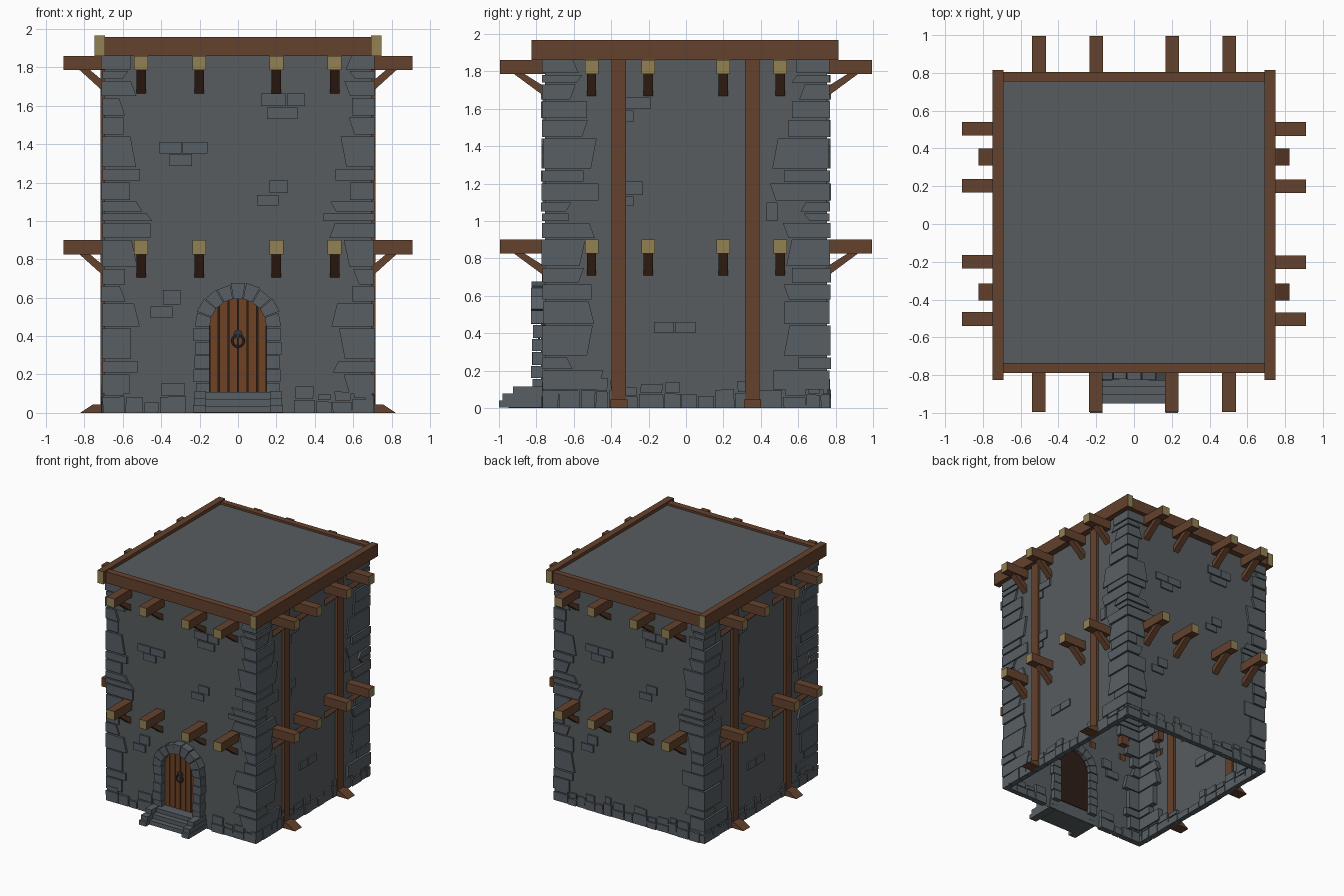
import bpy, bmesh, math, random
from mathutils import Vector

if "Cube" in bpy.data.objects:
    bpy.data.objects.remove(bpy.data.objects["Cube"])

random.seed(4)
HX, HY, TOP = 0.695, 0.755, 1.94      # wall half sizes and roof height


def material(name, rgb):
    m = bpy.data.materials.new(name)
    lin = [((c / 255 + 0.055) / 1.055) ** 2.4 for c in rgb]
    m.diffuse_color = (*lin, 1)
    m.use_nodes = True
    m.node_tree.nodes["Principled BSDF"].inputs["Base Color"].default_value = m.diffuse_color
    return m


WALL = material("wall grey", (88, 92, 95))
STONE = material("stone grey", (88, 95, 100))
WOOD = material("brown wood", (101, 66, 45))
END = material("cut wood tan", (146, 129, 84))
DOOR = material("door wood", (110, 66, 38))
DARK = material("dark gap", (45, 30, 22))
IRON = material("iron", (52, 56, 60))


def finish(name, bm, *mats):
    bmesh.ops.recalc_face_normals(bm, faces=bm.faces)
    me = bpy.data.meshes.new(name)
    bm.to_mesh(me)
    bm.free()
    for m in mats:
        me.materials.append(m)
    ob = bpy.data.objects.new(name, me)
    bpy.context.collection.objects.link(ob)
    return ob


def loft(bm, a, b, end_mat=0):
    """Closed solid between two matching outlines; outline b may be coloured."""
    va, vb = [bm.verts.new(p) for p in a], [bm.verts.new(p) for p in b]
    n = len(va)
    bm.faces.new(va)
    bm.faces.new(vb[::-1]).material_index = end_mat
    for i in range(n):
        j = (i + 1) % n
        bm.faces.new((va[i], va[j], vb[j], vb[i]))


# Wall frames: u runs along the wall, d outward, z up
SIDES = {"front": (Vector((1, 0, 0)), Vector((0, -1, 0)), HY, HX),
         "right": (Vector((0, 1, 0)), Vector((1, 0, 0)), HX, HY),
         "back": (Vector((-1, 0, 0)), Vector((0, 1, 0)), HY, HX),
         "left": (Vector((0, -1, 0)), Vector((-1, 0, 0)), HX, HY)}


def at(side, u, d, z):
    a, o, dist, _ = SIDES[side]
    return a * u + o * (dist + d) + Vector((0, 0, z))


def slab(bm, side, outline, d0, d1, end_mat=0):
    """Extrude a (u, z) outline outward from a wall."""
    loft(bm, [at(side, u, d0, z) for u, z in outline],
         [at(side, u, d1, z) for u, z in outline], end_mat)


def rect(u0, u1, z0, z1, j=0.0):
    r = lambda: random.uniform(-j, j)
    return [(u0 + r(), z0), (u1 + r(), z0), (u1 + r(), z1 + r()), (u0 + r(), z1 + r())]


def box(bm, x0, x1, y0, y1, z0, z1):
    q = [(x0, y0), (x1, y0), (x1, y1), (x0, y1)]
    loft(bm, [(x, y, z0) for x, y in q], [(x, y, z1) for x, y in q])


# Tower shell, open underneath
bm = bmesh.new()
box(bm, -HX, HX, -HY, HY, 0, TOP)
bm.faces.ensure_lookup_table()
bmesh.ops.delete(bm, geom=[f for f in bm.faces if f.calc_center_median().z < 0.01],
                 context='FACES_ONLY')
finish("tower_walls", bm, WALL)

# Corner stones: L-shaped blocks (z0, z1, length on front/back, length on sides)
ROWS = [(.10, .20, .15, .30), (.21, .27, .19, .16), (.28, .44, .16, .24), (.45, .57, .20, .26),
        (.58, .66, .12, .25), (.67, .75, .11, .19), (.76, .90, .15, .23), (.91, .99, .24, .25),
        (1.0, 1.04, .25, .13), (1.05, 1.1, .21, .13), (1.11, 1.2, .14, .29), (1.21, 1.27, .19, .23),
        (1.28, 1.44, .17, .27), (1.45, 1.54, .12, .23), (1.55, 1.64, .11, .22), (1.65, 1.73, .15, .15),
        (1.74, 1.78, .10, .20), (1.79, 1.86, .15, .17)]
bm = bmesh.new()
for sx in (-1, 1):
    for sy in (-1, 1):
        for z0, z1, la, lb in ROWS:
            ox, oy = HX + random.uniform(.010, .02), HY + random.uniform(.010, .02)
            la, lb = la + random.uniform(-.02, .02), lb + random.uniform(-.02, .02)
            t, k = 0.055, random.choice((0, 0, .015, -.015))
            ring = lambda e: [(ox, oy), (ox - la - e, oy), (ox - la - e, oy - t),
                              (ox - t, oy - t), (ox - t, oy - lb - e), (ox, oy - lb - e)]
            loft(bm, [(sx * x, sy * y, z0) for x, y in ring(k)],
                 [(sx * x, sy * y, z1) for x, y in ring(-k)])
finish("corner_stones", bm, STONE)

# Base course of uneven blocks round the foot
bm = bmesh.new()
for side, (_, _, _, half) in SIDES.items():
    u = -half - 0.012
    while u < half - 0.03:
        w = min(random.uniform(.07, .14), half + 0.012 - u)
        if not (side == "front" and u + w > -0.22 and u < 0.22):
            h = random.uniform(.05, .10)
            d = random.uniform(.012, .02)
            slab(bm, side, rect(u, u + w - .006, 0, h, .004), -.03, d)
            if random.random() < .7:
                slab(bm, side, rect(u + .01, u + w - .01, h + .006, h + random.uniform(.04, .07), .004),
                     -.03, d - .004)
        u += w
finish("base_course", bm, STONE)

# Scattered raised wall stones
FACE = [(.12, .25, 1.6, 1.665), (.255, .35, 1.6, 1.665), (.15, .31, 1.53, 1.59),
        (-.41, -.295, 1.35, 1.41), (-.29, -.16, 1.35, 1.41), (-.36, -.24, 1.285, 1.345),
        (.165, .26, 1.145, 1.21), (.1, .21, 1.08, 1.135), (-.39, -.3, .565, .64), (-.455, -.34, .495, .555)]
FLANK = [(-.33, -.19, 1.6, 1.66), (-.33, -.28, 1.53, 1.59), (-.33, -.23, 1.14, 1.21), (-.33, -.28, 1.08, 1.13),
         (-.17, -.065, .4, .46), (-.06, .05, .4, .46), (.43, .49, 1.0, 1.1)]
bm = bmesh.new()
for side in SIDES:
    for s in (FACE if side in ("front", "back") else FLANK):
        slab(bm, side, rect(*s), -.02, .012)
finish("wall_stones", bm, STONE)

# Floor beams with tan ends, and diagonal struts under them
beams, struts = bmesh.new(), bmesh.new()
for side in SIDES:
    reach, lean = (.24, .17) if side in ("front", "back") else (.215, .135)
    for z in (.825, 1.785):
        for u in (-.505, -.202, .2, .503):
            slab(beams, side, rect(u - .036, u + .036, z, z + .075), -.05, reach, 1)
            prof = [(-.02, z - .135), (lean, z + .005), (lean - .055, z + .005), (-.02, z - .08)]
            loft(struts, [at(side, u - .025, d, h) for d, h in prof],
                 [at(side, u + .025, d, h) for d, h in prof])
finish("floor_beams", beams, WOOD, END)
finish("beam_struts", struts, WOOD)

# Roof rim beams; the side beams show tan cut ends
bm = bmesh.new()
for y0, y1 in ((-.79, -.735), (.755, .805)):
    box(bm, -.70, .70, y0, y1, 1.86, 1.957)
finish("rim_beams_front_back", bm, WOOD)
bm = bmesh.new()
for s in (-1, 1):
    box(bm, s * .692, s * .748, -.825, .815, 1.86, 1.967)
rim = finish("rim_beams_sides", bm, WOOD, END)
for f in rim.data.polygons:
    f.material_index = int(abs(f.normal.y) > .9)

# Side posts with wedge feet
posts, feet = bmesh.new(), bmesh.new()
for side in ("left", "right"):
    s = 1 if side == "right" else -1
    for y in (-.36, .355):
        u = y * s
        slab(posts, side, rect(u - .039, u + .039, 0, 1.87), -.02, .022)
        prof = [(-.02, 0), (.127, 0), (.06, .045), (-.02, .045)]
        loft(feet, [at(side, u - .046, d, z) for d, z in prof],
             [at(side, u + .046, d, z) for d, z in prof])
finish("side_posts", posts, WOOD)
finish("post_feet", feet, WOOD)

# Door: dark backing and arched planks
R, SPRING, SILL = .152, .448, .10


def arched(u0, u1, n):
    us = [u1 + (u0 - u1) * i / n for i in range(n + 1)]
    return [(u0, SILL), (u1, SILL)] + [(u, SPRING + math.sqrt(max(R * R - u * u, 0))) for u in us]


bm = bmesh.new()
slab(bm, "front", arched(-.15, .15, 14), -.01, .008)
finish("door_backing", bm, DARK)
bm = bmesh.new()
for i in range(6):
    u = -.15 + .05 * i
    slab(bm, "front", arched(u + .003, u + .047, 3), 0, .02)
finish("door_planks", bm, DOOR)

# Stone door surround: jamb blocks and arch wedges
bm = bmesh.new()
for s in (-1, 1):
    z = .08
    for h in (.08, .07, .075, .07, .073):
        e = random.uniform(.215, .232)
        slab(bm, "front", rect(s * .148, s * e, z, z + h - .005), -.04, random.uniform(.06, .075))
        z += h
N = 9
for i in range(N):
    a0, a1 = math.pi * i / N + .012, math.pi * (i + 1) / N - .012
    ro = random.uniform(.222, .234)
    pts = [(.148, a0), (ro, a0), (ro, a1), (.148, a1)]
    slab(bm, "front", [(r * math.cos(a), SPRING + r * math.sin(a)) for r, a in pts],
         -.04, random.uniform(.06, .075))
finish("door_surround", bm, STONE)

# Door knocker: ring and round plate
bpy.ops.mesh.primitive_torus_add(location=(0, -.787, .375), rotation=(math.pi / 2, 0, 0), major_radius=.03,
                                 minor_radius=.006, major_segments=16, minor_segments=6)
ring_ob = bpy.context.object
ring_ob.name = "knocker_ring"
ring_ob.data.materials.append(IRON)
bm = bmesh.new()
slab(bm, "front", [(.024 * math.cos(k * math.pi / 4), .41 + .024 * math.sin(k * math.pi / 4)) for k in range(8)],
     .015, .034)
finish("knocker_plate", bm, IRON)

# Entrance steps between stepped cheek blocks
bm = bmesh.new()
for y, z in ((-.95, .037), (-.905, .073), (-.86, .108)):
    box(bm, -.17, .17, y, -.75, z - .036, z)
finish("steps", bm, STONE)
bm = bmesh.new()
for s in (-1, 1):
    for y, z in ((-1.0, .04), (-.98, .078), (-.925, .115)):
        box(bm, s * .168, s * (.238 - z * .1), y, -.75, max(z - .037, 0), z)
finish("step_cheeks", bm, STONE)
